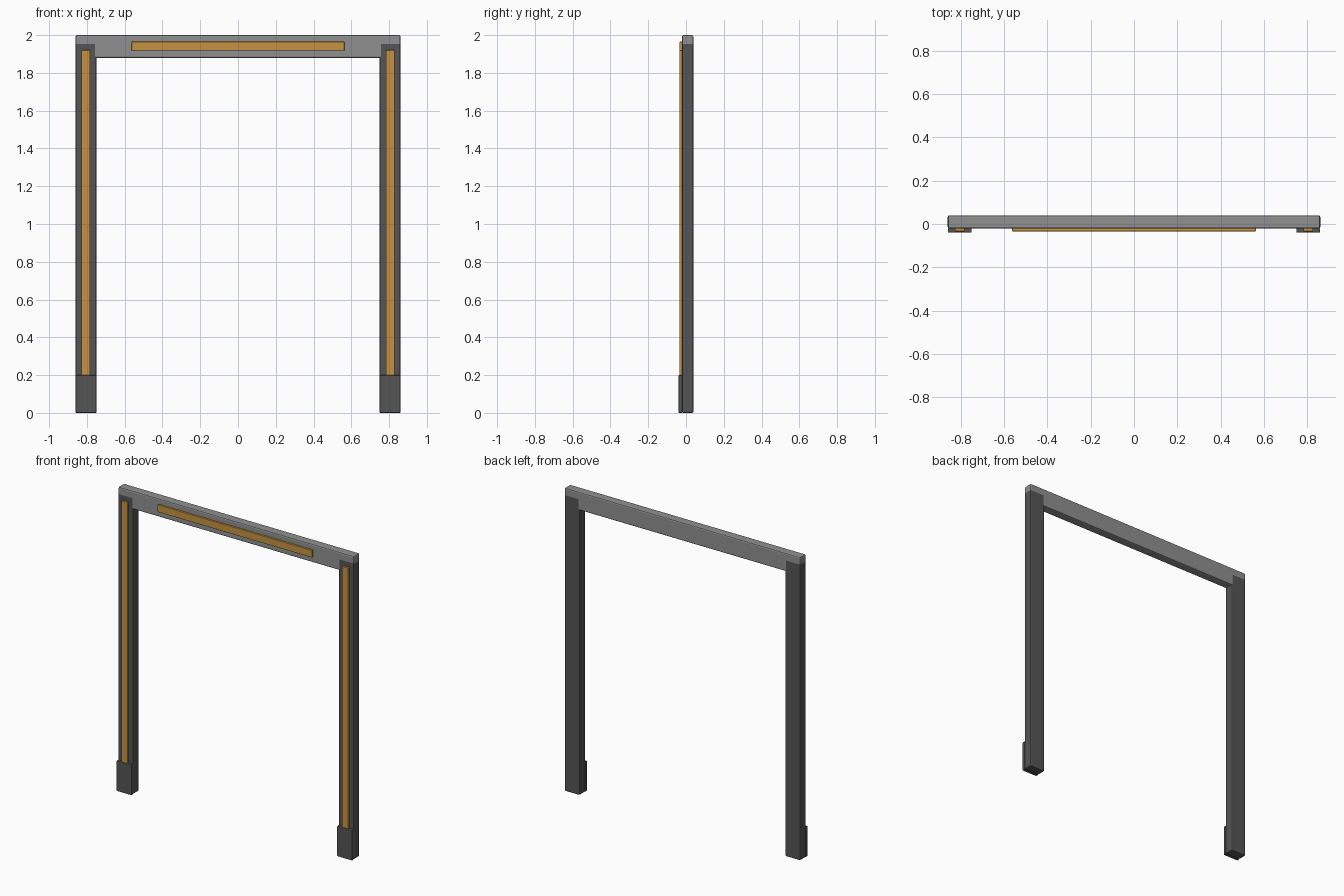
import bpy, bmesh

if "Cube" in bpy.data.objects:
    bpy.data.objects.remove(bpy.data.objects["Cube"])


def material(name, rgb):
    m = bpy.data.materials.new(name)
    m.diffuse_color = (*rgb, 1.0)
    m.use_nodes = True
    m.node_tree.nodes["Principled BSDF"].inputs["Base Color"].default_value = m.diffuse_color
    return m


DARK = material("dark grey", (0.09, 0.09, 0.09))
GREY = material("mid grey", (0.28, 0.28, 0.285))
GOLD = material("amber", (0.56, 0.29, 0.05))


def box(name, lo, hi, mat, bevel=0.0):
    """Axis-aligned box from corner lo to corner hi, with chamfered edges."""
    bm = bmesh.new()
    bmesh.ops.create_cube(bm, size=1.0)
    for v in bm.verts:
        v.co = [(a + b) / 2 + c * (b - a) for a, b, c in zip(lo, hi, v.co)]
    if bevel:
        bmesh.ops.bevel(bm, geom=bm.edges[:], offset=bevel, segments=2,
                        profile=0.5, affect='EDGES')
    mesh = bpy.data.meshes.new(name)
    bm.to_mesh(mesh)
    bm.free()
    mesh.materials.append(mat)
    ob = bpy.data.objects.new(name, mesh)
    bpy.context.collection.objects.link(ob)
    return ob


def pair(name, x0, x1, y0, y1, z0, z1, mat, bevel):
    """Matching parts on the left and right."""
    box("left_" + name, (-x1, y0, z0), (-x0, y1, z1), mat, bevel)
    box("right_" + name, (x0, y0, z0), (x1, y1, z1), mat, bevel)


# Lintel across the top
box("lintel", (-0.86, -0.021, 1.88), (0.86, 0.039, 2.0), GREY, 0.008)

# Posts, sitting a hair proud of the lintel faces
pair("post", 0.75, 0.8605, -0.0215, 0.0395, 0.0, 1.96, DARK, 0.008)

# Foot blocks on the front of the posts
pair("foot", 0.75, 0.86, -0.0395, -0.019, 0.0, 0.2, DARK, 0.004)

# Amber strips on the posts and the lintel
pair("post_strip", 0.783, 0.828, -0.034, -0.02, 0.19, 1.92, GOLD, 0.002)
box("lintel_strip", (-0.563, -0.034, 1.918), (0.563, -0.02, 1.965), GOLD, 0.002)
